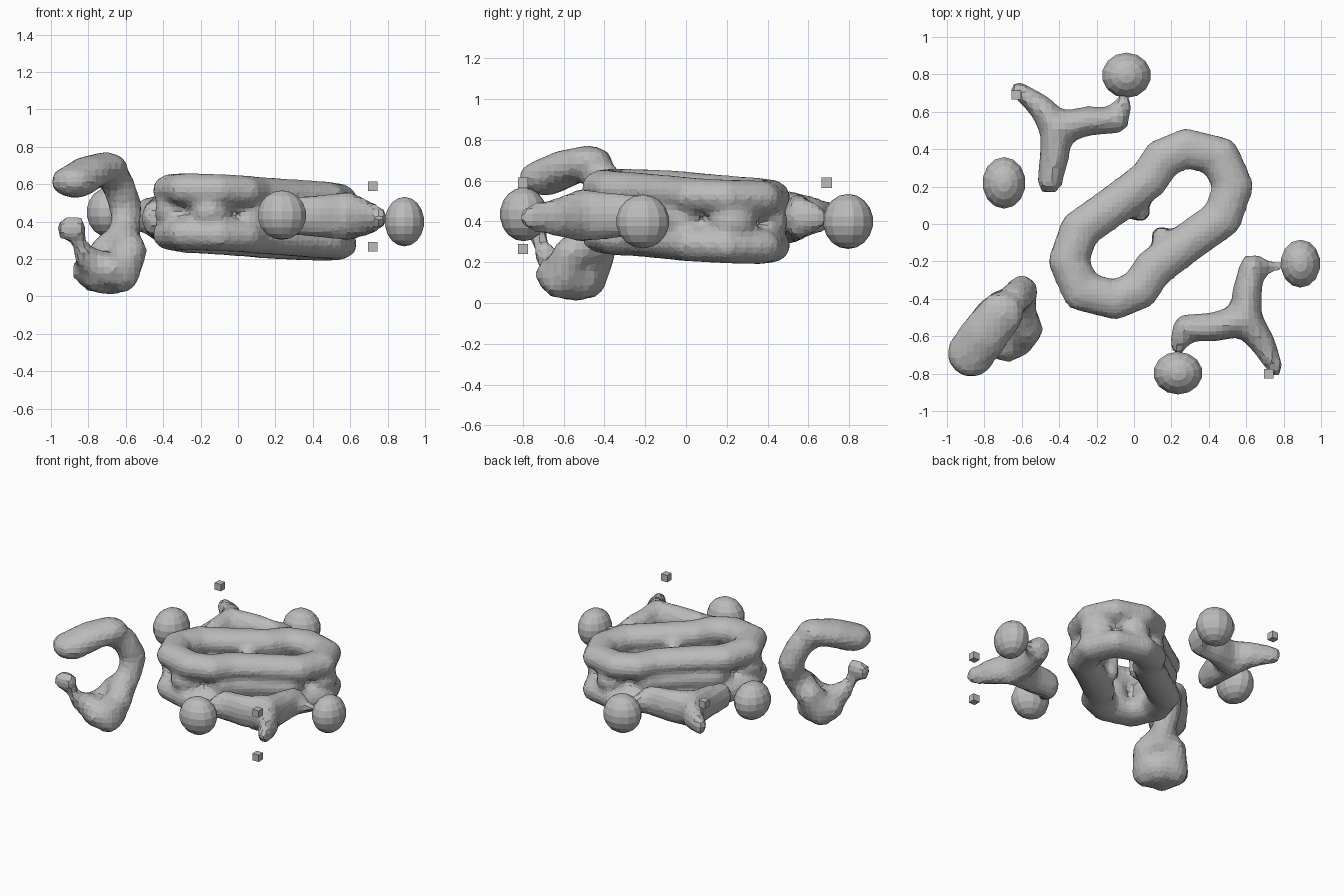
import bpy, bmesh, math
from mathutils import Vector, Matrix

cube = bpy.data.objects.get("Cube")
if cube:
    bpy.data.objects.remove(cube, do_unlink=True)

grey = bpy.data.materials.new("neutral grey")
grey.use_nodes = True
COLOUR = (0.5, 0.5, 0.5, 1)
grey.diffuse_color = COLOUR
grey.node_tree.nodes["Principled BSDF"].inputs["Base Color"].default_value = COLOUR


def finish(bm, name, voxel=None):
    """Store a bmesh as an object; fuse overlapping blobs when a voxel size is given."""
    mesh = bpy.data.meshes.new(name)
    bm.to_mesh(mesh)
    bm.free()
    obj = bpy.data.objects.new(name, mesh)
    bpy.context.collection.objects.link(obj)
    mesh.materials.append(grey)
    if voxel:
        fuse = obj.modifiers.new("fuse", "REMESH")
        fuse.mode = "VOXEL"
        fuse.voxel_size = voxel


def blob(bm, p, r, tall=1.0):
    m = Matrix.Translation(p) @ Matrix.Diagonal((1, 1, tall, 1))
    bmesh.ops.create_icosphere(bm, subdivisions=2, radius=r, matrix=m)


def chain(bm, knots, tall=1.0):
    """Tapering tube of overlapping blobs through (x, y, z, radius) knots."""
    for a, b in zip(knots, knots[1:]):
        a, b = Vector(a), Vector(b)
        steps = max(1, math.ceil((b - a).xyz.length / (0.5 * min(a.w, b.w))))
        for i in range(steps + 1):
            k = a.lerp(b, i / steps)
            blob(bm, k.xyz, k.w, tall)


def turn(p):
    """Half turn in plan about the body's centre, with the tilt reversed."""
    return (0.18 - p[0], -p[1], 0.85 - p[2]) + tuple(p[3:])


def tilt(x, y):
    return 0.425 - 0.04 * (x - 0.09 + y)


# Central body: two stacked waisted loops joined by a pierced wall
half = [(0.205, -0.16), (0.32, -0.075), (0.47, 0.03), (0.53, 0.2),
        (0.46, 0.36), (0.28, 0.405), (0.15, 0.35), (0.08, 0.24)]
plan = half + [(0.18 - x, -y) for x, y in half]
plan.append(plan[0])
holes = [(0.51, 0.08), (0.46, 0.36), (0.18, 0.39)]
holes += [(0.18 - x, -y) for x, y in holes]

body = bmesh.new()
for lift in (-0.118, 0.118):
    chain(body, [(x, y, tilt(x, y) + lift, 0.11) for x, y in plan], 0.83)
for a, b in zip(plan, plan[1:]):
    for i in range(8):
        p = Vector(a).lerp(Vector(b), i / 8)
        if all((p - Vector(h)).length > 0.125 for h in holes):
            blob(body, (p.x, p.y, tilt(p.x, p.y)), 0.108)
# Nubs that nearly close the waist
for side in (-1, 1):
    x, y = 0.09 + side * 0.055, -side * 0.065
    chain(body, [(x, y, 0.35, 0.052), (x, y, 0.5, 0.052)])
    chain(body, [(x, y, 0.425, 0.055),
                 (x + side * 0.07, y - side * 0.08, 0.425, 0.09)])
finish(body, "central_double_loop", 0.026)

# Three-armed lobes on opposite sides of the body
hub = (0.595, -0.51, 0.43, 0.094)
outer_arm = [hub, (0.605, -0.37, 0.43, 0.083), (0.63, -0.23, 0.43, 0.07)]
front_arm = [hub, (0.43, -0.55, 0.43, 0.082), (0.28, -0.555, 0.43, 0.075),
             (0.24, -0.63, 0.43, 0.05), (0.235, -0.67, 0.43, 0.036)]
ball_link = [(0.66, -0.23, 0.42, 0.065), (0.74, -0.23, 0.41, 0.03),
             (0.8, -0.22, 0.41, 0.03)]
tips = {"front_lobe": [(0.69, -0.64, 0.42, 0.07), (0.755, -0.77, 0.42, 0.045)],
        "back_lobe": [(-0.49, 0.62, 0.43, 0.07), (-0.62, 0.72, 0.43, 0.045)]}
for name, tip in tips.items():
    move = turn if name == "back_lobe" else tuple
    bm = bmesh.new()
    for arm in (outer_arm, front_arm):
        chain(bm, [move(k) for k in arm], 1.45)
    chain(bm, [move(hub)] + tip, 1.4)
    if name == "front_lobe":
        chain(bm, ball_link)
    finish(bm, name, 0.035)

# Round satellites, slightly flattened towards the body
balls = {"front_ball": ((0.235, -0.797, 0.435), (0.133, 0.116, 0.132)),
         "back_ball": ((-0.04, 0.795, 0.4), (0.133, 0.123, 0.135)),
         "left_ball": ((0.89, -0.212, 0.4), (0.108, 0.13, 0.132)),
         "right_ball": ((-0.695, 0.22, 0.45), (0.117, 0.14, 0.132))}
for name, (p, size) in balls.items():
    bm = bmesh.new()
    m = Matrix.Translation(p) @ Matrix.Diagonal((*size, 1))
    bmesh.ops.create_uvsphere(bm, u_segments=14, v_segments=9, radius=1, matrix=m)
    finish(bm, name)

# Open hook on the right front corner: broad flat upper arm and neck
hook = bmesh.new()
chain(hook, [(-0.87, -0.69, 0.615, 0.135), (-0.79, -0.58, 0.665, 0.135),
             (-0.71, -0.48, 0.69, 0.125)], 0.68)
chain(hook, [(-0.71, -0.48, 0.68, 0.09), (-0.64, -0.4, 0.6, 0.09),
             (-0.6, -0.36, 0.48, 0.09), (-0.6, -0.4, 0.37, 0.085),
             (-0.62, -0.46, 0.27, 0.09)])
# Wide rounded bowl below, then the curled tip
for side in (-1, 1):
    s = side * 0.062
    chain(hook, [(-0.61, -0.45, 0.33, 0.08),
                 (-0.64 + s, -0.5 - s, 0.24, 0.095),
                 (-0.69 + s, -0.55 - s, 0.12, 0.105),
                 (-0.74 + s, -0.59 - s, 0.14, 0.09),
                 (-0.78, -0.63, 0.18, 0.08)])
chain(hook, [(-0.67, -0.53, 0.125, 0.12), (-0.73, -0.58, 0.125, 0.115)])
chain(hook, [(-0.78, -0.63, 0.18, 0.085), (-0.82, -0.68, 0.22, 0.06),
             (-0.85, -0.72, 0.3, 0.035)])
chain(hook, [(-0.86, -0.73, 0.36, 0.055), (-0.92, -0.73, 0.36, 0.055)], 1.25)
finish(hook, "hook", 0.035)

# Tiny loose crumbs beside the lobe tips
crumbs = {"front_upper_crumb": (0.72, -0.8, 0.59),
          "front_lower_crumb": (0.72, -0.8, 0.265),
          "back_upper_crumb": (-0.63, 0.69, 0.59)}
for name, p in crumbs.items():
    bm = bmesh.new()
    bmesh.ops.create_cube(bm, size=0.05, matrix=Matrix.Translation(p))
    finish(bm, name)
